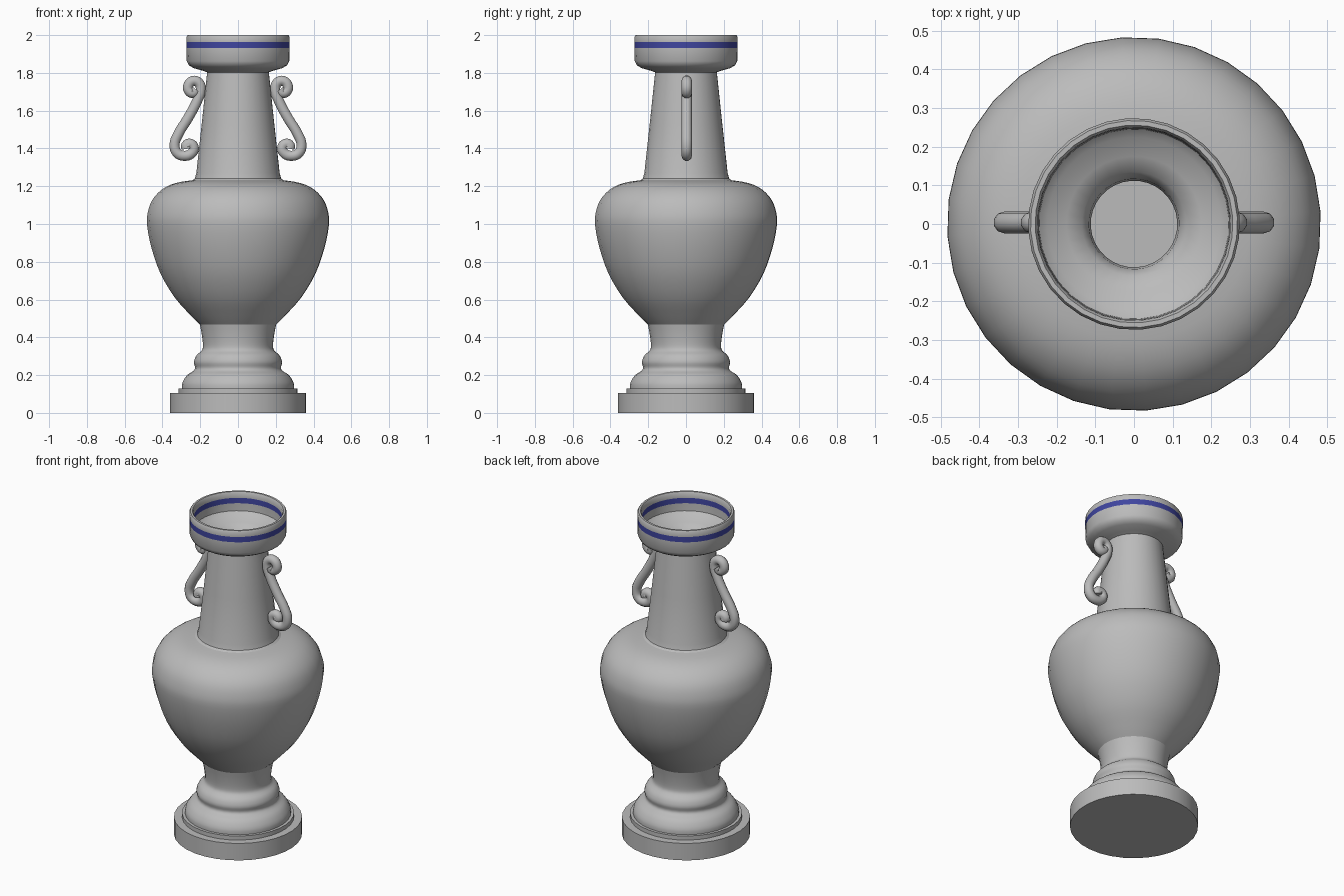
import bpy, bmesh, math
from mathutils import Vector

cube = bpy.data.objects.get("Cube")
if cube:
    bpy.data.objects.remove(cube, do_unlink=True)

SEGMENTS = 32
START = math.radians(3.7)


def material(name, colour):
    m = bpy.data.materials.new(name)
    m.use_nodes = True
    m.diffuse_color = colour
    m.node_tree.nodes["Principled BSDF"].inputs["Base Color"].default_value = colour
    return m


grey = material("grey stone", (0.5, 0.5, 0.5, 1))
blue = material("blue glaze", (0.05, 0.06, 0.35, 1))


def smooth_profile(points, steps=3):
    """Pass a smooth curve through profile points."""
    pts = [Vector(p) for p in points]
    pts = [2 * pts[0] - pts[1]] + pts + [2 * pts[-1] - pts[-2]]
    out = []
    for a, b, c, d in zip(pts, pts[1:], pts[2:], pts[3:]):
        for i in range(steps):
            t = i / steps
            out.append(tuple(0.5 * (2 * b + (c - a) * t + (2 * a - 5 * b + 4 * c - d) * t * t
                                    + (3 * b - a - 3 * c + d) * t ** 3)))
    return out + [tuple(pts[-2])]


def lathe(name, profile, band=None):
    """Spin an (r, z) profile about z; faces inside the band height turn blue."""
    bm = bmesh.new()
    rings = []
    for r, z in profile:
        if r == 0:
            rings.append([bm.verts.new((0, 0, z))] * SEGMENTS)
        else:
            angles = [START + math.tau * i / SEGMENTS for i in range(SEGMENTS)]
            rings.append([bm.verts.new((r * math.cos(a), r * math.sin(a), z)) for a in angles])
    for low, high in zip(rings, rings[1:]):
        for i in range(SEGMENTS):
            j = (i + 1) % SEGMENTS
            corners = list(dict.fromkeys((low[i], low[j], high[j], high[i])))
            face = bm.faces.new(corners)
            if band and band[0] < face.calc_center_median().z < band[1]:
                face.material_index = 1
    mesh = bpy.data.meshes.new(name)
    bm.to_mesh(mesh)
    bm.free()
    mesh.materials.append(grey)
    mesh.materials.append(blue)
    obj = bpy.data.objects.new(name, mesh)
    bpy.context.collection.objects.link(obj)
    bpy.ops.object.select_all(action="DESELECT")
    obj.select_set(True)
    bpy.context.view_layer.objects.active = obj
    bpy.ops.object.shade_smooth_by_angle(angle=math.radians(42))
    return obj


# Plinth and stepped foot
lathe("plinth", [(0, 0), (0.36, 0), (0.36, 0.105), (0.315, 0.105), (0.315, 0.13), (0.29, 0.13)])
lathe("foot", smooth_profile([
    (0.298, 0.125), (0.295, 0.16), (0.27, 0.2), (0.237, 0.222), (0.228, 0.24),
    (0.234, 0.27), (0.22, 0.305), (0.192, 0.33), (0.186, 0.36), (0.193, 0.42), (0.205, 0.48)]))

# Rounded body
lathe("body", smooth_profile([
    (0.2, 0.465), (0.25, 0.515), (0.335, 0.61), (0.41, 0.735), (0.458, 0.87), (0.482, 0.99),
    (0.479, 1.06), (0.453, 1.13), (0.4, 1.185), (0.33, 1.217), (0.24, 1.232)]))

# Tapered neck with a small fillet at its base
lathe("neck", [(0.245, 1.23), (0.229, 1.24), (0.221, 1.27), (0.192, 1.535), (0.163, 1.81)])

# Cup, rim and funnel, with the throat running down to the inner floor
lathe("cup", [
    (0.16, 1.802), (0.185, 1.811), (0.235, 1.825), (0.26, 1.84), (0.272, 1.862),
    (0.274, 1.931), (0.274, 1.964), (0.274, 1.99), (0.268, 2.0), (0.256, 2.0), (0.25, 1.99),
    (0.248, 1.964), (0.248, 1.931), (0.246, 1.885), (0.225, 1.865), (0.175, 1.848),
    (0.135, 1.825), (0.117, 1.79), (0.112, 1.74), (0.15, 1.25), (0.15, 0.5), (0, 0.5)],
    band=(1.931, 1.964))

# Scroll handles, one on each side
SCROLL = [(0.222, 1.712), (0.236, 1.694), (0.258, 1.703), (0.264, 1.73), (0.24, 1.757),
          (0.208, 1.748), (0.197, 1.71), (0.215, 1.655), (0.265, 1.56), (0.317, 1.475),
          (0.336, 1.42), (0.322, 1.376), (0.284, 1.361), (0.246, 1.374), (0.234, 1.403),
          (0.252, 1.425), (0.275, 1.415), (0.272, 1.398)]
for name, side in (("left_handle", 1), ("right_handle", -1)):
    curve = bpy.data.curves.new(name, "CURVE")
    curve.dimensions = "3D"
    curve.bevel_depth = 0.028
    curve.bevel_resolution = 3
    curve.resolution_u = 4
    curve.use_fill_caps = True
    spline = curve.splines.new("BEZIER")
    spline.bezier_points.add(len(SCROLL) - 1)
    for point, (x, z) in zip(spline.bezier_points, SCROLL):
        point.co = (side * x, 0.004, z)
        point.handle_left_type = point.handle_right_type = "AUTO"
    curve.materials.append(grey)
    bpy.context.collection.objects.link(bpy.data.objects.new(name, curve))
